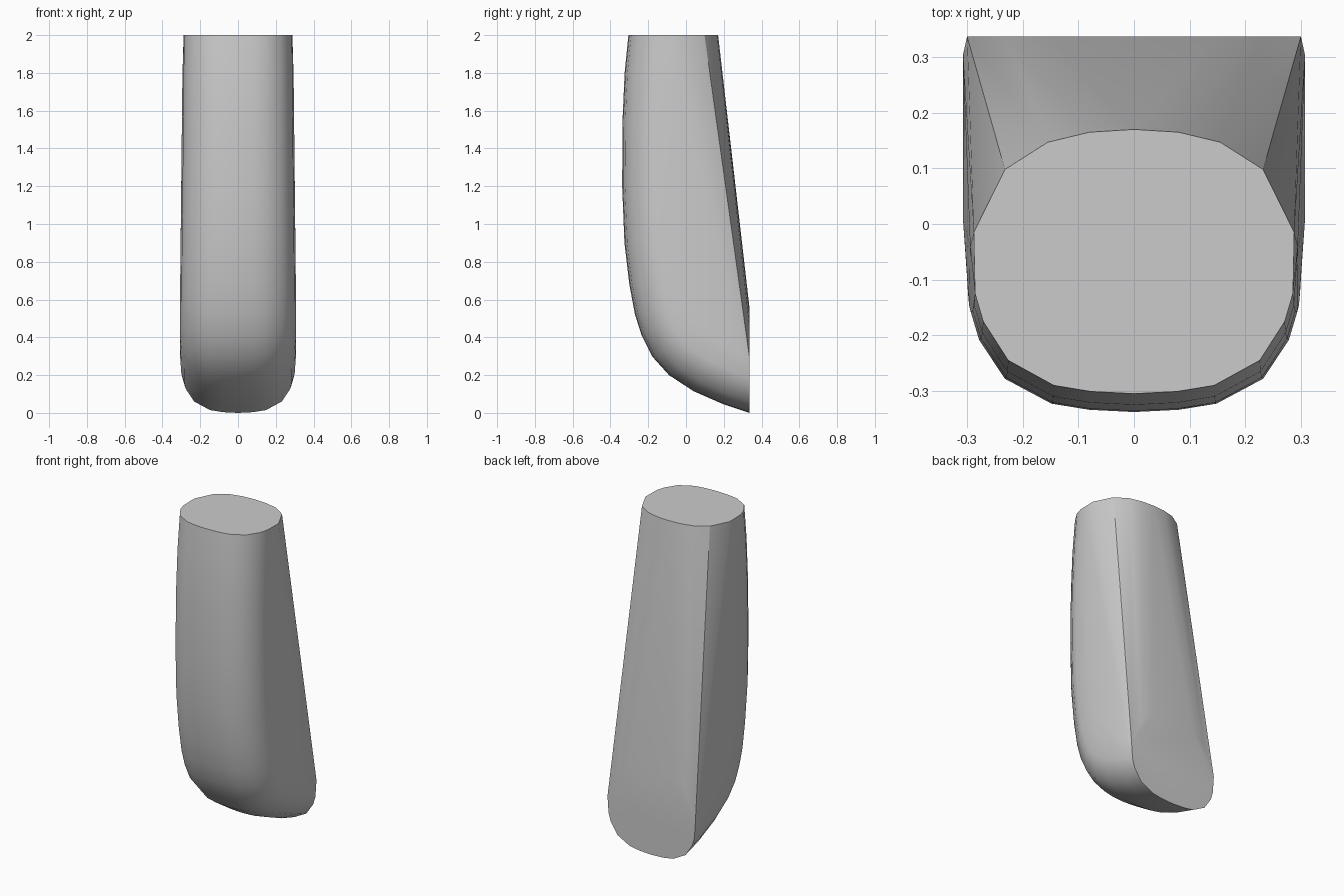
import bpy, bmesh, math
from mathutils import Vector

cube = bpy.data.objects.get("Cube")
if cube:
    bpy.data.objects.remove(cube, do_unlink=True)

# One flat grey
grey = bpy.data.materials.new("plain grey")
grey.use_nodes = True
colour = (0.6, 0.6, 0.6, 1)
grey.diffuse_color = colour
grey.node_tree.nodes["Principled BSDF"].inputs["Base Color"].default_value = colour

# Front centre line (y, z) from the top cap down to the toe
spine = [Vector(p) for p in (
    (-.305, 2), (-.325, 1.8), (-.336, 1.55), (-.338, 1.2), (-.326, .9),
    (-.3, .68), (-.27, .52), (-.235, .41), (-.18, .3), (-.09, .2),
    (.04, .115), (.2, .045), (.337, 0))]
# Rounded half section: (half width, inset from the centre line)
section = [(0, 0), (.08, .004), (.148, .015), (.232, .06), (.278, .13), (.293, .18), (.3, .285)]
# Rear arcs of the two end caps
top_back = [(0, .17), (.08, .165), (.155, .147), (.232, .098), (.288, -.015)]
rear_arch = [(0, .55), (.15, .515), (.23, .45), (.3, .28)]

bm = bmesh.new()


def mirrored(x, y, z):
    for side in ((1, -1) if x else (1,)):
        bm.verts.new((x * side, y, z))


# Sweep the section down the spine, square to it
last = len(spine) - 1
for i, p in enumerate(spine):
    if i == 0:
        inward = Vector((1, 0))
    elif i == last:
        inward = Vector((0, 1))
    else:
        d = (spine[i + 1] - spine[i - 1]).normalized()
        inward = Vector((-d.y, d.x))
    widen = .975 + .05 * min(1, (2 - p.y) / 1.5) if i < last else 1
    for w, inset in section:
        if i == 0 and inset > .2:
            continue
        q = p + inward * inset
        mirrored(w * widen, min(q.x, .337), min(q.y, 2))
for x, y in top_back:
    mirrored(x, y, 2)
for x, z in rear_arch:
    mirrored(x, .337, z)

# Stretch a closed skin over the sections
hull = bmesh.ops.convex_hull(bm, input=bm.verts[:])
loose = {g for g in hull["geom_interior"] + hull["geom_unused"]
         if isinstance(g, bmesh.types.BMVert)}
bmesh.ops.delete(bm, geom=list(loose), context="VERTS")
bmesh.ops.dissolve_limit(bm, angle_limit=math.radians(.5),
                         verts=bm.verts[:], edges=bm.edges[:])
bmesh.ops.recalc_face_normals(bm, faces=bm.faces[:])

mesh = bpy.data.meshes.new("curved_body")
bm.to_mesh(mesh)
bm.free()
mesh.materials.append(grey)
body = bpy.data.objects.new("curved_body", mesh)
bpy.context.collection.objects.link(body)
bpy.context.view_layer.objects.active = body
body.select_set(True)
bpy.ops.object.shade_smooth_by_angle(angle=math.radians(30))
